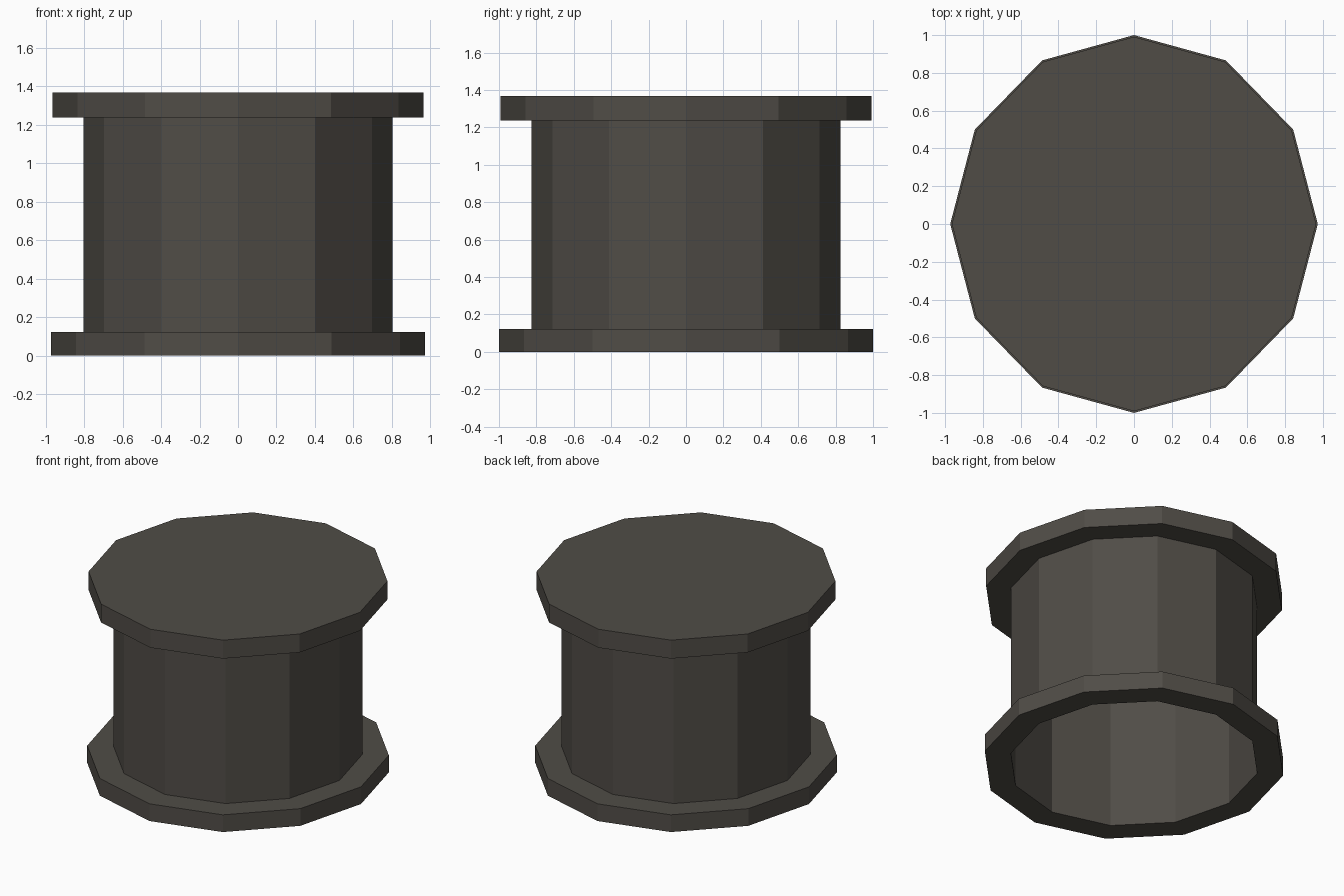
import bpy, bmesh, math

if "Cube" in bpy.data.objects:
    bpy.data.objects.remove(bpy.data.objects["Cube"])

SIDES = 12
X_SQUASH = 0.973  # plan is slightly narrower in x

mat = bpy.data.materials.new("dark_warm_grey")
mat.diffuse_color = (0.080, 0.073, 0.062, 1)
mat.use_nodes = True
mat.node_tree.nodes["Principled BSDF"].inputs["Base Color"].default_value = mat.diffuse_color


def lathe(name, profile, cap_top=False):
    """Revolve (radius, z) points into a faceted twelve-sided part."""
    bm = bmesh.new()
    rings = []
    for r, z in profile:
        ring = []
        for i in range(SIDES):
            a = 2 * math.pi * i / SIDES
            ring.append(bm.verts.new((r * X_SQUASH * math.cos(a), r * math.sin(a), z)))
        rings.append(ring)
    for lo, hi in zip(rings, rings[1:]):
        for i in range(SIDES):
            j = (i + 1) % SIDES
            bm.faces.new((lo[i], lo[j], hi[j], hi[i]))
    if cap_top:
        bm.faces.new(rings[-1])
    me = bpy.data.meshes.new(name)
    bm.to_mesh(me)
    bm.free()
    me.materials.append(mat)
    ob = bpy.data.objects.new(name, me)
    bpy.context.collection.objects.link(ob)
    return ob


# hollow drum wall, open at the bottom
lathe("drum_wall", [(0.825, 0), (0.825, 1.236)])
# bottom flange ring
lathe("bottom_flange", [(0.825, 0), (1.0, 0), (1.0, 0.123), (0.825, 0.123)])
# top flange with closed lid
lathe("top_flange", [(0.825, 1.236), (0.991, 1.236), (0.991, 1.368)], cap_top=True)
